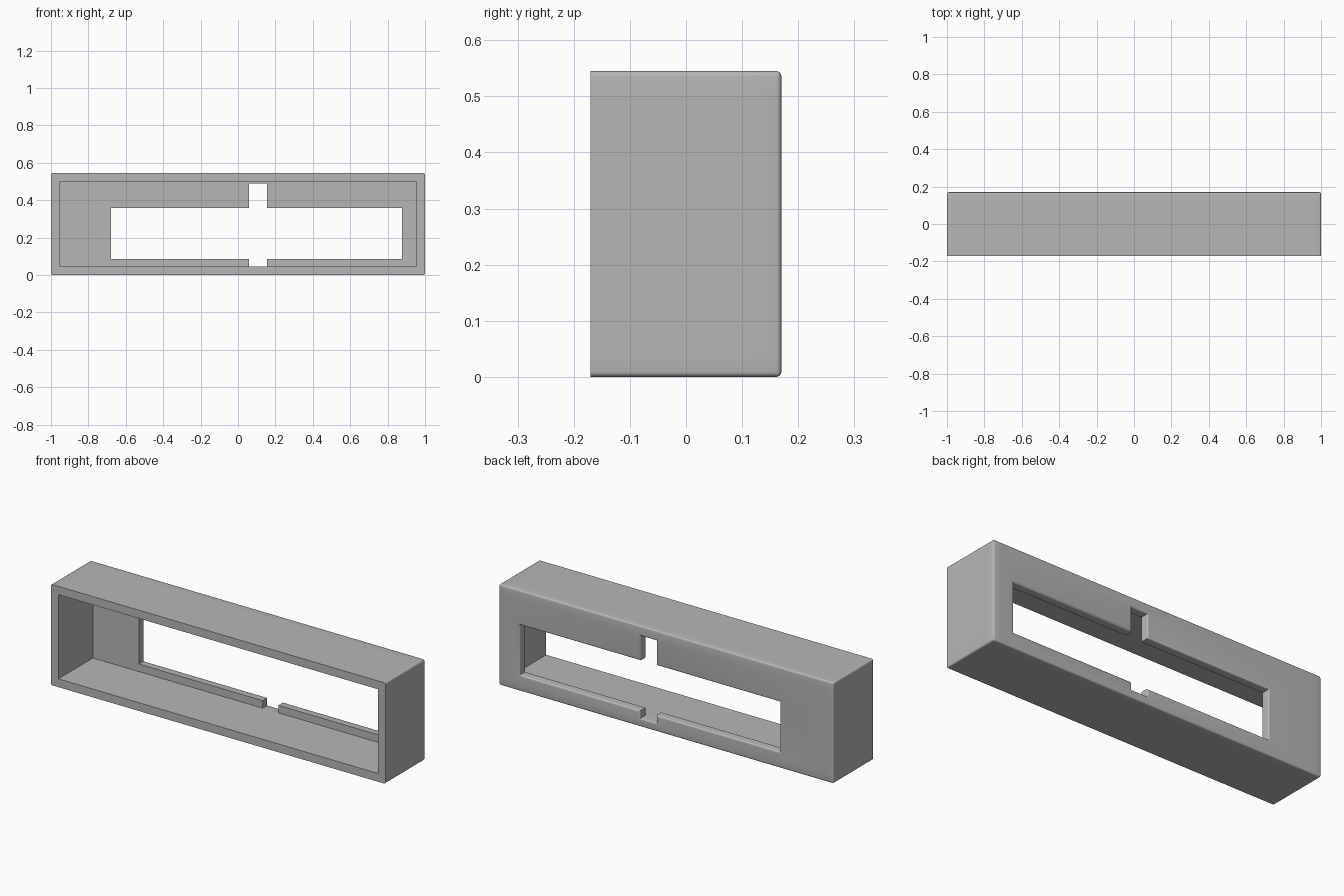
import bpy, bmesh

cube = bpy.data.objects.get("Cube")
if cube:
    bpy.data.objects.remove(cube, do_unlink=True)

# Overall size, wall thickness and rounding
DEPTH, HEIGHT, WALL, ROUND = 0.34, 0.545, 0.045, 0.009
BACK = DEPTH / 2

# Grid lines where the cavity, window and notches start and stop
xs = [-1, -1 + WALL, -0.68, 0.06, 0.155, 0.876, 1 - WALL, 1]
ys = [-BACK, BACK - WALL, BACK]
zs = [0, WALL, 0.086, 0.357, 0.49, HEIGHT - WALL, HEIGHT]


def solid(i, j, k):
    """True where the grid cell is filled with material."""
    if not (0 <= i < len(xs) - 1 and 0 <= j < len(ys) - 1 and 0 <= k < len(zs) - 1):
        return False
    x, z = (xs[i] + xs[i + 1]) / 2, (zs[k] + zs[k + 1]) / 2
    if j == 0:  # open front cavity
        return abs(x) > 1 - WALL or not WALL < z < HEIGHT - WALL
    window = xs[2] < x < xs[5] and zs[2] < z < zs[3]
    notch = xs[3] < x < xs[4] and zs[1] < z < zs[4]
    return not (window or notch)


bm = bmesh.new()
corners = {}


def corner(idx):
    if idx not in corners:
        corners[idx] = bm.verts.new((xs[idx[0]], ys[idx[1]], zs[idx[2]]))
    return corners[idx]


# Skin every filled cell where it borders an empty one
for i in range(len(xs) - 1):
    for j in range(len(ys) - 1):
        for k in range(len(zs) - 1):
            if not solid(i, j, k):
                continue
            for axis in range(3):
                for side in (0, 1):
                    near = [i, j, k]
                    near[axis] += 1 if side else -1
                    if solid(*near):
                        continue
                    ring = []
                    for a, b in ((0, 0), (1, 0), (1, 1), (0, 1)):
                        idx = [i, j, k]
                        idx[axis] += side
                        idx[(axis + 1) % 3] += a
                        idx[(axis + 2) % 3] += b
                        ring.append(corner(tuple(idx)))
                    bm.faces.new(ring if side else ring[::-1])
bm.normal_update()


# Round the back rim, the window rim and the four long outer corners
def rounded(edge):
    if len(edge.link_faces) != 2 or edge.calc_face_angle(0) < 0.5:
        return False
    a, b = (v.co for v in edge.verts)
    on_back = min(a.y, b.y) > BACK - 0.001
    outer = all(abs(c.x) > 0.999 and (c.z < 0.001 or c.z > HEIGHT - 0.001) for c in (a, b))
    return on_back or outer


bmesh.ops.bevel(bm, geom=[e for e in bm.edges if rounded(e)], offset=ROUND,
                offset_type='OFFSET', segments=4, profile=0.5,
                affect='EDGES', clamp_overlap=False)

mesh = bpy.data.meshes.new("bezel_frame")
bm.to_mesh(mesh)
bm.free()
frame = bpy.data.objects.new("bezel_frame", mesh)
bpy.context.collection.objects.link(frame)

# Plain grey finish
grey = bpy.data.materials.new("plain grey")
grey.use_nodes = True
grey.diffuse_color = (0.47, 0.47, 0.47, 1)
grey.node_tree.nodes["Principled BSDF"].inputs["Base Color"].default_value = grey.diffuse_color
mesh.materials.append(grey)

bpy.context.view_layer.objects.active = frame
frame.select_set(True)
bpy.ops.object.shade_smooth_by_angle(angle=0.6)
